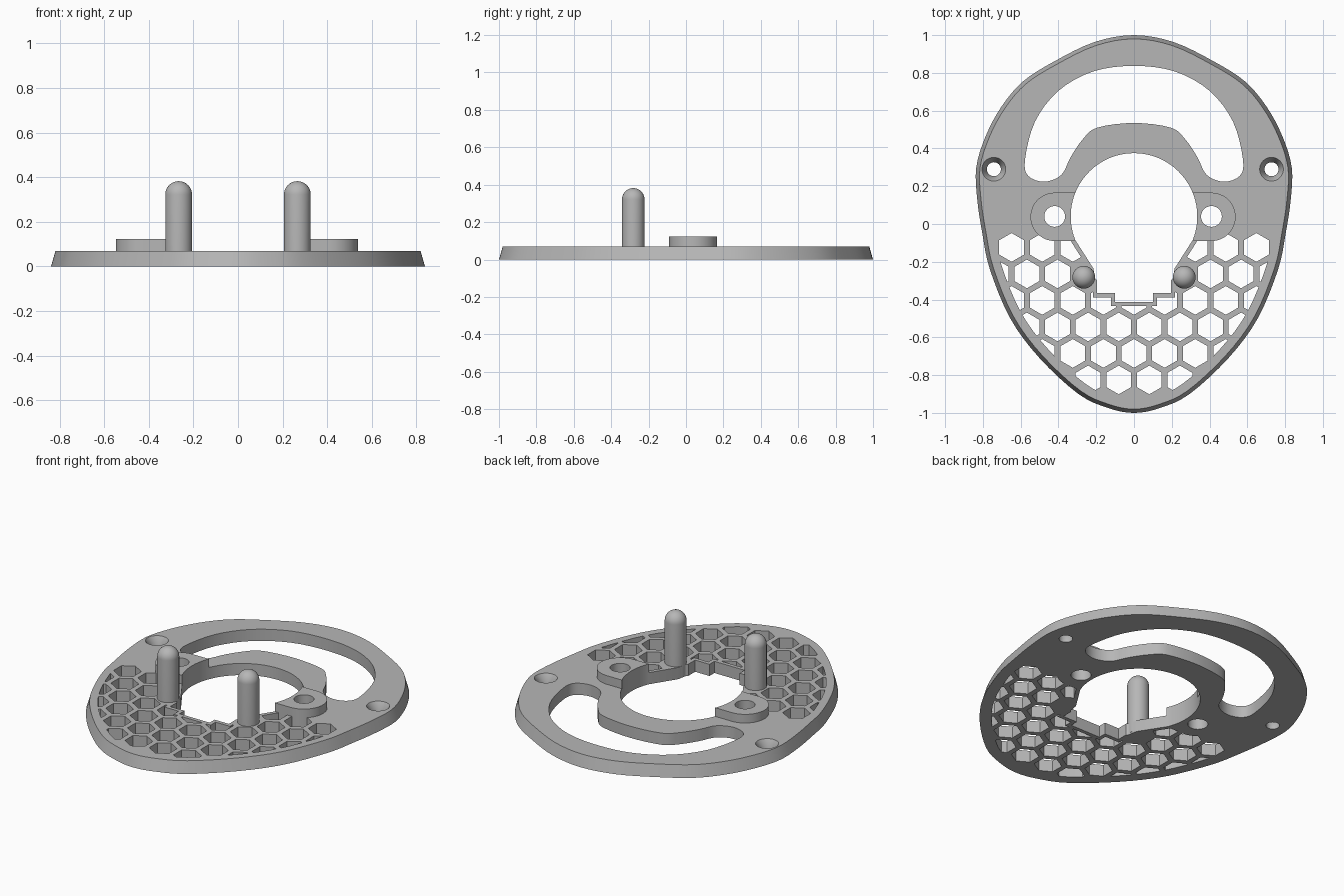
import bpy, bmesh, math
from mathutils import Vector

if "Cube" in bpy.data.objects:
    bpy.data.objects.remove(bpy.data.objects["Cube"], do_unlink=True)

THICK = 0.07
grey = bpy.data.materials.new("plain_grey")
grey.use_nodes = True
colour = (0.47, 0.47, 0.47, 1)
grey.diffuse_color = colour
grey.node_tree.nodes["Principled BSDF"].inputs["Base Color"].default_value = colour


def mirrored(half):
    """Close a right-hand half profile with its mirror image."""
    pts = [Vector(p) for p in half]
    return pts + [Vector((-p.x, p.y)) for p in reversed(pts) if abs(p.x) > 1e-5]


def smooth_loop(pts, steps=4):
    """Closed Catmull-Rom curve through the points."""
    out, n = [], len(pts)
    for i in range(n):
        a, b, c, d = (pts[(i + k) % n] for k in (-1, 0, 1, 2))
        for s in range(steps):
            t = s / steps
            out.append((b * 2 + (c - a) * t + (a * 2 - b * 5 + c * 4 - d) * t**2
                        + (b * 3 - a - c * 3 + d) * t**3) / 2)
    return out


def offset(pts, dist):
    """Grow (or shrink, if negative) a clockwise loop with mitred corners."""
    out, n = [], len(pts)
    for i in range(n):
        d1 = (pts[i] - pts[i - 1]).normalized()
        d2 = (pts[(i + 1) % n] - pts[i]).normalized()
        n1, n2 = Vector((-d1.y, d1.x)), Vector((-d2.y, d2.x))
        out.append(pts[i] + (n1 + n2) * dist / max(0.3, 1 + n1.dot(n2)))
    return out


def circle(x, y, r, n=40, turn=0.0):
    return [Vector((x + r * math.cos(turn + math.tau * i / n),
                    y + r * math.sin(turn + math.tau * i / n))) for i in range(n)]


def make_object(name, bm):
    bmesh.ops.recalc_face_normals(bm, faces=bm.faces)
    mesh = bpy.data.meshes.new(name)
    bm.to_mesh(mesh)
    bm.free()
    mesh.materials.append(grey)
    obj = bpy.data.objects.new(name, mesh)
    bpy.context.collection.objects.link(obj)
    return obj


def add_prism(bm, low, z0, z1, high=None):
    a = [bm.verts.new((p.x, p.y, z0)) for p in low]
    b = [bm.verts.new((p.x, p.y, z1)) for p in (high or low)]
    bm.faces.new(a)
    bm.faces.new(b)
    for i in range(len(a)):
        j = (i + 1) % len(a)
        bm.faces.new((a[i], a[j], b[j], b[i]))


def prism(name, low, z0=-0.1, z1=0.3, high=None):
    bm = bmesh.new()
    add_prism(bm, low, z0, z1, high)
    return make_object(name, bm)


def activate(obj):
    bpy.ops.object.select_all(action='DESELECT')
    obj.select_set(True)
    bpy.context.view_layer.objects.active = obj


def boolean(obj, cutter, operation='DIFFERENCE'):
    cutter.hide_render = True
    mod = obj.modifiers.new("cut", 'BOOLEAN')
    mod.operation, mod.solver, mod.object = operation, 'EXACT', cutter
    activate(obj)
    bpy.ops.object.modifier_apply(modifier=mod.name)


# Profiles
outline = smooth_loop(mirrored([
    (0, 1), (0.21, 0.963), (0.42, 0.862), (0.585, 0.757), (0.7, 0.624),
    (0.785, 0.466), (0.835, 0.3), (0.83, 0.13), (0.803, -0.05), (0.763, -0.24),
    (0.655, -0.5), (0.5, -0.71), (0.294, -0.9), (0.135, -0.975), (0, -1)]))
slot = smooth_loop(mirrored([
    (0, 0.837), (0.215, 0.808), (0.4, 0.705), (0.525, 0.54), (0.577, 0.34),
    (0.56, 0.255), (0.475, 0.224), (0.385, 0.26), (0.335, 0.355), (0.27, 0.45),
    (0.195, 0.51), (0, 0.535)]))
arc = [(0.335 * math.sin(math.radians(a)), 0.04 + 0.335 * math.cos(math.radians(a)))
       for a in range(0, 114, 4)]
opening = mirrored(arc + [(0.215, -0.235), (0.205, -0.29), (0.195, -0.3),
                          (0.195, -0.365), (0.1, -0.365), (0.1, -0.412)])


def lug_loop(side):
    """D-shaped ear running from the central opening outwards."""
    cx, cy, r = 0.415, 0.038, 0.128
    pts = [(0.25, cy - r)] + [(cx + r * math.sin(math.pi * i / 24),
           cy - r * math.cos(math.pi * i / 24)) for i in range(25)] + [(0.25, cy + r)]
    return [Vector((side * x - 0.005, y)) for x, y in pts]


# Tapered base plate
plate = prism("base_plate", outline, 0, THICK, offset(outline, -0.02))
cutters = []

# Honeycomb cutter, trimmed to the rim and kept clear of the opening and lugs
bm = bmesh.new()
PITCH = 0.162
for row in range(6):
    for col in range(-6, 7):
        x = (col + (row % 2) / 2) * PITCH
        y = -0.124 - row * PITCH * math.sqrt(0.75)
        if abs(x) > 0.3 or y < -0.35:
            add_prism(bm, circle(x, y, 0.076, 6, math.pi / 6), -0.05, 0.2)
honeycomb = make_object("honeycomb_cutter", bm)
helpers = [prism("rim_limit", offset(outline, -0.065), -0.2, 0.25)]
boolean(honeycomb, helpers[0], 'INTERSECT')
keep_clear = [offset(opening, 0.023), lug_loop(1), lug_loop(-1)]
for loop in keep_clear:
    helpers.append(prism("keep_clear", loop))
    boolean(honeycomb, helpers[-1])
cutters.append(honeycomb)

# Central opening, crescent slot and the holes
opening_cutter = prism("opening_cutter", opening)
cutters += [opening_cutter, prism("slot_cutter", slot)]
lug_hole_cutters = []
for side in (-1, 1):
    x, y = side * 0.735 - 0.007, 0.29
    cutters.append(prism("screw_hole_cutter", circle(x, y, 0.037)))
    cutters.append(prism("countersink_cutter", circle(x, y, 0.037), 0.025,
                         THICK + 0.009, circle(x, y, 0.068)))
    lug_hole_cutters.append(prism("lug_hole_cutter",
                                  circle(side * 0.415 - 0.005, 0.04, 0.055)))
for cutter in cutters + lug_hole_cutters:
    boolean(plate, cutter)
parts = [plate]

# Raised lugs
for side, word, hole in ((-1, "right", 0), (1, "left", 1)):
    lug = prism(word + "_lug", lug_loop(side), THICK - 0.01, 0.122)
    boolean(lug, opening_cutter)
    boolean(lug, lug_hole_cutters[hole])
    parts.append(lug)

# Round-ended pins
RADIUS, TOP = 0.06, 0.382
for side, word in ((-1, "right"), (1, "left")):
    bm = bmesh.new()
    profile = [(0, 0.01), (RADIUS, 0.01)] + [
        (RADIUS * math.cos(math.pi * i / 20),
         TOP - RADIUS + RADIUS * math.sin(math.pi * i / 20)) for i in range(11)]
    verts = [bm.verts.new((r, 0, z)) for r, z in profile]
    edges = [bm.edges.new(pair) for pair in zip(verts, verts[1:])]
    bmesh.ops.spin(bm, geom=verts + edges, cent=(0, 0, 0), axis=(0, 0, 1),
                   angle=math.tau, steps=40)
    bmesh.ops.remove_doubles(bm, verts=bm.verts, dist=1e-4)
    pin = make_object(word + "_pin", bm)
    pin.location = (side * 0.266, -0.282, 0)
    parts.append(pin)

for obj in cutters + lug_hole_cutters + helpers:
    bpy.data.objects.remove(obj, do_unlink=True)
for obj in parts:
    activate(obj)
    bpy.ops.object.shade_smooth_by_angle(angle=math.radians(30))
